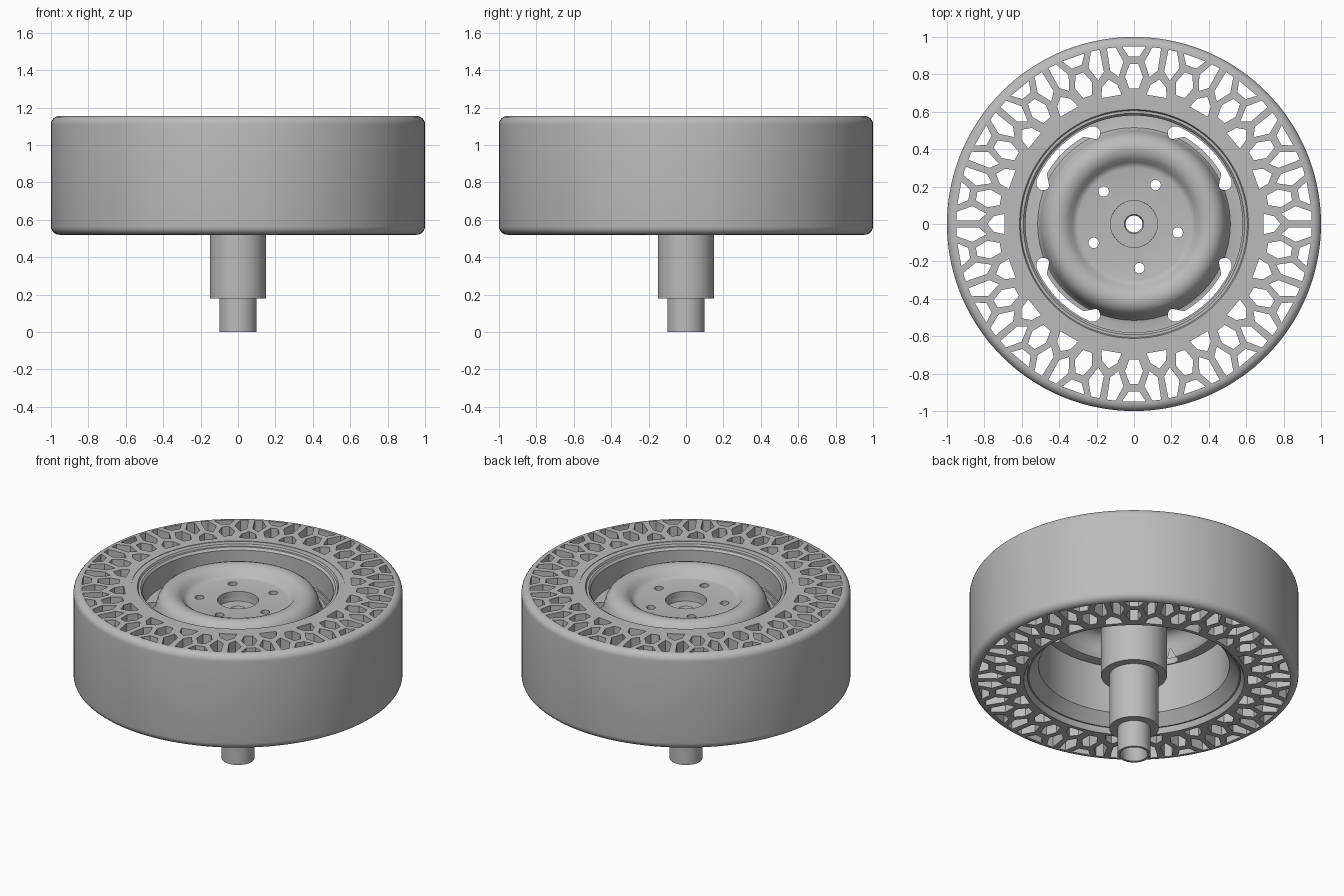
import bpy, bmesh
from math import cos, sin, radians, pi
from mathutils import Vector

cube = bpy.data.objects.get("Cube")
if cube:
    bpy.data.objects.remove(cube, do_unlink=True)

grey = bpy.data.materials.new("plain_grey")
grey.use_nodes = True
colour = (0.5, 0.5, 0.5, 1)
grey.diffuse_color = colour
grey.node_tree.nodes["Principled BSDF"].inputs["Base Color"].default_value = colour


def finish(name, bm):
    bmesh.ops.recalc_face_normals(bm, faces=bm.faces[:])
    mesh = bpy.data.meshes.new(name)
    bm.to_mesh(mesh)
    bm.free()
    mesh.materials.append(grey)
    obj = bpy.data.objects.new(name, mesh)
    bpy.context.collection.objects.link(obj)
    return obj


def lathe(name, profile, steps=128):
    """Revolve a closed (radius, height) outline around z."""
    bm = bmesh.new()
    rings = []
    for i in range(steps):
        a = 2 * pi * i / steps
        rings.append([bm.verts.new((r * cos(a), r * sin(a), z)) for r, z in profile])
    n = len(profile)
    for i in range(steps):
        p, q = rings[i], rings[(i + 1) % steps]
        for j in range(n):
            k = (j + 1) % n
            bm.faces.new((p[j], q[j], q[k], p[k]))
    return finish(name, bm)


def polar(r, deg):
    return Vector((r * cos(radians(deg)), r * sin(radians(deg)), 0))


def cut(target, outlines, low, high):
    """Cut upright prisms through the target."""
    bm = bmesh.new()
    for outline in outlines:
        face = bm.faces.new([bm.verts.new((p.x, p.y, low)) for p in outline])
        top = bmesh.ops.extrude_face_region(bm, geom=[face])["geom"]
        bmesh.ops.translate(bm, vec=(0, 0, high - low),
                            verts=[v for v in top if isinstance(v, bmesh.types.BMVert)])
    cutter = finish("cutter", bm)
    cutter.hide_render = True
    mod = target.modifiers.new("holes", "BOOLEAN")
    mod.operation = "DIFFERENCE"
    mod.solver = "EXACT"
    mod.object = cutter
    bpy.context.view_layer.objects.active = target
    bpy.ops.object.modifier_apply(modifier=mod.name)
    bpy.data.objects.remove(cutter, do_unlink=True)


def smooth(obj):
    bpy.ops.object.select_all(action="DESELECT")
    obj.select_set(True)
    bpy.context.view_layer.objects.active = obj
    bpy.ops.object.shade_smooth_by_angle(angle=radians(35))


# Airless tyre with rounded shoulders
LOW, HIGH, ROUND = 0.52, 1.155, 0.045
arc = [radians(15 * i) for i in range(7)]
tyre_outline = [(0.648, 0.56), (0.67, LOW)]
tyre_outline += [(1 - ROUND + ROUND * sin(a), LOW + ROUND - ROUND * cos(a)) for a in arc]
tyre_outline += [(1 - ROUND + ROUND * cos(a), HIGH - ROUND + ROUND * sin(a)) for a in arc]
tyre_outline += [(0.648, HIGH)]
tyre = lathe("tyre", tyre_outline, 144)

# Honeycomb openings, one group per sector
side_cell = [(0.95, 1.2), (0.95, 4), (0.87, 6.3), (0.79, 4), (0.83, 1.2)]
rim_cell = [(0.695, -4.5), (0.695, 4.5), (0.75, 3.2), (0.785, 0), (0.75, -3.2)]
edge_cell = [(0.95, -3.8), (0.95, 3.8), (0.895, 1.8), (0.895, -1.8)]
mid_cell = [(0.855, -1.5), (0.855, 1.5), (0.79, 3.5), (0.725, 2), (0.725, -2), (0.79, -3.5)]
SECTORS = 18
openings = []
for i in range(SECTORS):
    a = 360 / SECTORS * i
    b = a + 180 / SECTORS
    openings.append([polar(r, a + d) for r, d in side_cell])
    openings.append([polar(r, a - d) for r, d in side_cell])
    openings.append([polar(r, a + d) for r, d in rim_cell])
    openings.append([polar(r, b + d) for r, d in edge_cell])
    openings.append([polar(r, b + d) for r, d in mid_cell])
cut(tyre, openings, 0.4, 1.3)

# Rim barrel with flanges
rim = lathe("rim_barrel", [(0.649, 0.55), (0.649, 1.152), (0.612, 1.152), (0.606, 1.14),
                           (0.592, 1.14), (0.58, 1.125), (0.58, 0.62), (0.64, 0.55)])

# Pressed wheel disc with a raised ring
sheet = [(0.125, 1.06), (0.3, 1.06), (0.315, 1.064), (0.33, 1.077), (0.35, 1.1), (0.37, 1.113),
         (0.395, 1.121), (0.42, 1.122), (0.445, 1.114), (0.468, 1.097), (0.485, 1.07),
         (0.497, 1.035), (0.505, 1.0), (0.515, 0.985), (0.53, 0.98), (0.585, 0.98)]
disc = lathe("wheel_disc", sheet + [(r, z - 0.04) for r, z in reversed(sheet)])

# Vent slots with rounded ends, and bolt holes
cuts = []
for i in range(4):
    m = 45 + 90 * i
    slot = [polar(0.572, m + d) for d in range(-21, 22, 3)]
    end = polar(0.532, m + 21)
    slot += [end + 0.036 * polar(1, m + 21 + t) for t in range(15, 181, 15)]
    slot += [polar(0.538, m + d) for d in range(15, -16, -3)]
    end = polar(0.532, m - 21)
    slot += [end + 0.036 * polar(1, m - 21 + t) for t in range(180, 344, 15)]
    cuts.append(slot)
for i in range(5):
    centre = polar(0.238, 61 + 72 * i)
    cuts.append([centre + polar(0.028, 18 * k) for k in range(20)])
cut(disc, cuts, 0.8, 1.3)

# Stepped hub and hollow axle
hub = lathe("hub_and_axle", [(0.045, 0.985), (0.052, 0.995), (0.125, 0.995), (0.128, 1.03),
                             (0.2, 1.03), (0.2, 0.55), (0.15, 0.55), (0.15, 0.18),
                             (0.1, 0.18), (0.1, 0), (0.085, 0), (0.078, 0.01),
                             (0.078, 0.8), (0.045, 0.8)], 64)

for part in (tyre, rim, disc, hub):
    smooth(part)
